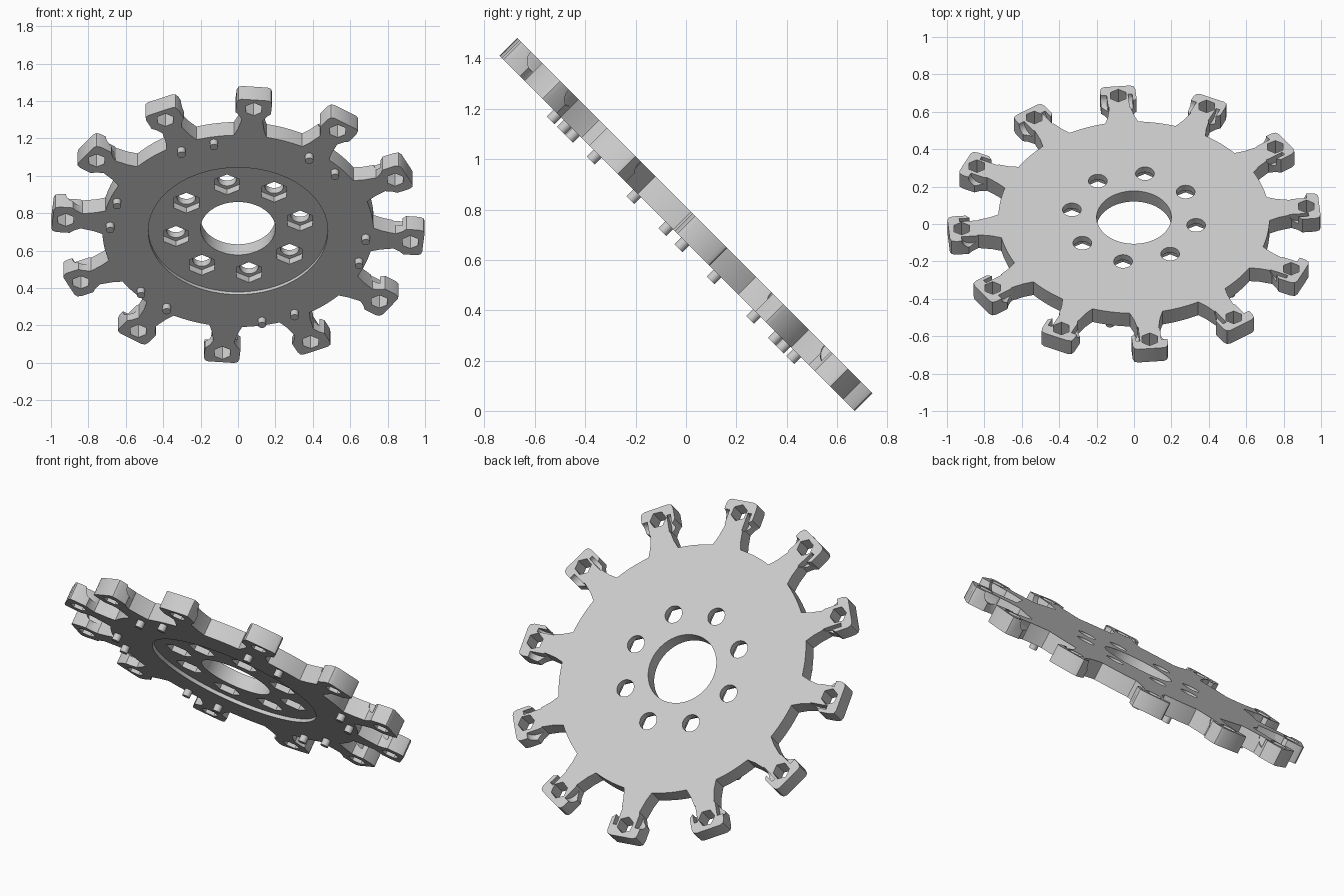
import bpy, bmesh, math
from mathutils import Matrix, Vector

if "Cube" in bpy.data.objects:
    bpy.data.objects.remove(bpy.data.objects["Cube"], do_unlink=True)

HALF = 0.05                      # half thickness of the plate
ARMS = [math.radians(5.2 + 30 * k) for k in range(12)]
BOLTS = [math.radians(35 + 45 * k) for k in range(8)]
TILT = Matrix.Translation((0, 0, 0.74)) @ Matrix.Rotation(math.radians(-45), 4, 'X')

grey = bpy.data.materials.new("light grey")
grey.use_nodes = True
colour = (0.6, 0.6, 0.6, 1)
grey.diffuse_color = colour
grey.node_tree.nodes["Principled BSDF"].inputs["Base Color"].default_value = colour


def polar(r, a, z=0.0):
    return Vector((r * math.cos(a), r * math.sin(a), z))


def make_object(name, bm):
    mesh = bpy.data.meshes.new(name)
    bmesh.ops.recalc_face_normals(bm, faces=bm.faces)
    bm.to_mesh(mesh)
    bm.free()
    mesh.materials.append(grey)
    ob = bpy.data.objects.new(name, mesh)
    bpy.context.collection.objects.link(ob)
    return ob


def add_prism(bm, centre, radius, z0, z1, sides):
    m = Matrix.Translation((centre.x, centre.y, (z0 + z1) / 2))
    bmesh.ops.create_cone(bm, cap_ends=True, segments=sides, radius1=radius,
                          radius2=radius, depth=z1 - z0, matrix=m)


def cut(target, name, bm):
    cutter = make_object(name, bm)
    cutter.hide_render = True
    mod = target.modifiers.new(name, 'BOOLEAN')
    mod.operation = 'DIFFERENCE'
    mod.solver = 'EXACT'
    mod.object = cutter
    bpy.context.view_layer.update()
    graph = bpy.context.evaluated_depsgraph_get()
    mesh = bpy.data.meshes.new_from_object(target.evaluated_get(graph))
    target.modifiers.clear()
    target.data = mesh
    bpy.data.objects.remove(cutter, do_unlink=True)


# Plate outline: disc edge with twelve flared arms (radius, half width)
side = [(0.72, 0.088), (0.77, 0.07), (0.84, 0.056), (0.875, 0.075), (0.895, 0.095),
        (0.965, 0.095), (0.987, 0.088), (0.995, 0.07)]
outline = []
for a in ARMS:
    out, across = polar(1, a), polar(1, a + math.pi / 2)
    outline += [out * r - across * w for r, w in side]
    outline += [out * r + across * w for r, w in reversed(side)]
    base = math.atan2(side[0][1], side[0][0])
    gap = math.radians(30) - 2 * base
    outline += [polar(0.725, a + base + gap * k / 8) for k in range(1, 8)]
bm = bmesh.new()
face = bm.faces.new([bm.verts.new(p - Vector((0, 0, HALF))) for p in outline])
ext = bmesh.ops.extrude_face_region(bm, geom=[face])
bmesh.ops.translate(bm, vec=(0, 0, 2 * HALF),
                    verts=[v for v in ext["geom"] if isinstance(v, bmesh.types.BMVert)])
plate = make_object("wheel_plate", bm)

# Shallow round recess on the underside
bm = bmesh.new()
add_prism(bm, Vector(), 0.48, -0.1, -HALF + 0.02, 96)
cut(plate, "recess_cutter", bm)

# Hexagonal nut pockets on the underside
bm = bmesh.new()
for a in BOLTS:
    add_prism(bm, polar(0.337, a), 0.077, -0.1, 0.01, 6)
cut(plate, "nut_pocket_cutter", bm)

# Through holes: hub bore, bolt holes and hexagonal arm holes
bm = bmesh.new()
add_prism(bm, Vector(), 0.2, -0.2, 0.2, 64)
for a in BOLTS:
    add_prism(bm, polar(0.337, a), 0.05, -0.2, 0.2, 32)
for a in ARMS:
    add_prism(bm, polar(0.925, a), 0.048, -0.2, 0.2, 6)
cut(plate, "hole_cutter", bm)

# Half-round slots beside each arm hole, one closed and one open at the edge
bm = bmesh.new()
for a in ARMS:
    for lo, hi in ((-0.075, -0.053), (0.062, 0.13)):
        m = (Matrix.Rotation(a, 4, 'Z') @ Matrix.Translation((0.88, (lo + hi) / 2, HALF))
             @ Matrix.Rotation(math.pi / 2, 4, 'X'))
        bmesh.ops.create_cone(bm, cap_ends=True, segments=32, radius1=0.052,
                              radius2=0.052, depth=hi - lo, matrix=m)
cut(plate, "slot_cutter", bm)

# Six pairs of small pegs under the rim
bm = bmesh.new()
for k in range(6):
    for offset in (-7.7, 7.7):
        add_prism(bm, polar(0.685, math.radians(11.5 + 60 * k + offset)),
                  0.022, -HALF - 0.038, -HALF + 0.01, 24)
pegs = make_object("rim_pegs", bm)

# Tilt everything and keep the machined edges sharp
for ob in (plate, pegs):
    ob.matrix_world = TILT
    bpy.ops.object.select_all(action='DESELECT')
    ob.select_set(True)
    bpy.context.view_layer.objects.active = ob
    bpy.ops.object.shade_smooth_by_angle(angle=math.radians(30))
